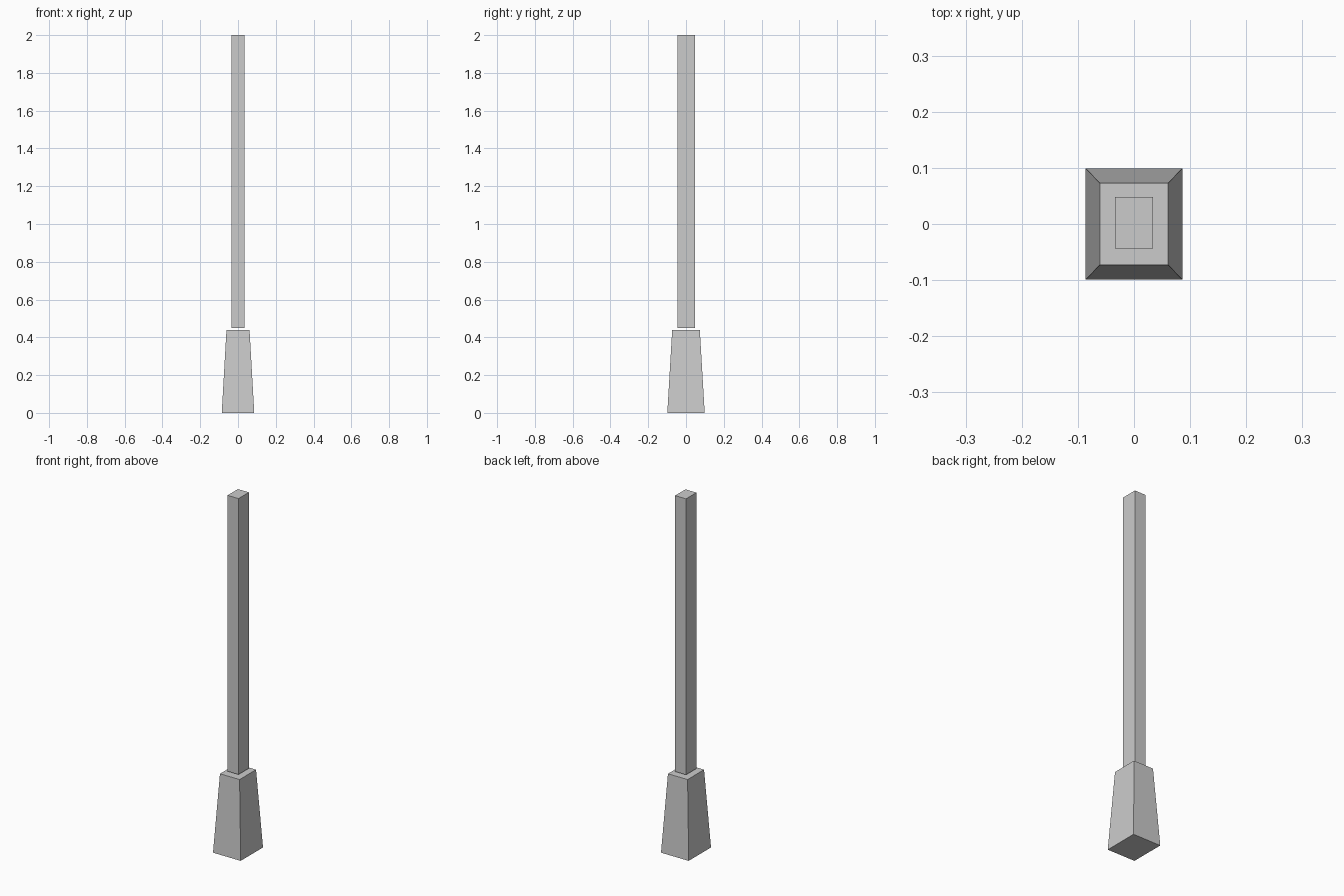
import bpy
import bmesh

cube = bpy.data.objects.get("Cube")
if cube:
    bpy.data.objects.remove(cube, do_unlink=True)

# Single flat grey
grey = bpy.data.materials.new("plain_grey")
grey.use_nodes = True
colour = (0.6, 0.6, 0.6, 1.0)
grey.diffuse_color = colour
grey.node_tree.nodes["Principled BSDF"].inputs["Base Color"].default_value = colour


def tapered_block(name, bottom, top, z_low, z_high, y_centre=0.0):
    """Box whose bottom and top (half x, half y) sizes may differ."""
    bm = bmesh.new()
    bmesh.ops.create_cube(bm, size=2)
    for v in bm.verts:
        half_x, half_y = top if v.co.z > 0 else bottom
        v.co.x *= half_x
        v.co.y = v.co.y * half_y + y_centre
        v.co.z = z_high if v.co.z > 0 else z_low
    mesh = bpy.data.meshes.new(name)
    bm.to_mesh(mesh)
    bm.free()
    mesh.materials.append(grey)
    obj = bpy.data.objects.new(name, mesh)
    bpy.context.collection.objects.link(obj)
    return obj


# Flared foot and the slim post standing just above it
tapered_block("base", (0.086, 0.099), (0.061, 0.073), 0.0, 0.44)
tapered_block("post", (0.034, 0.046), (0.034, 0.046), 0.45, 2.0, y_centre=0.002)
